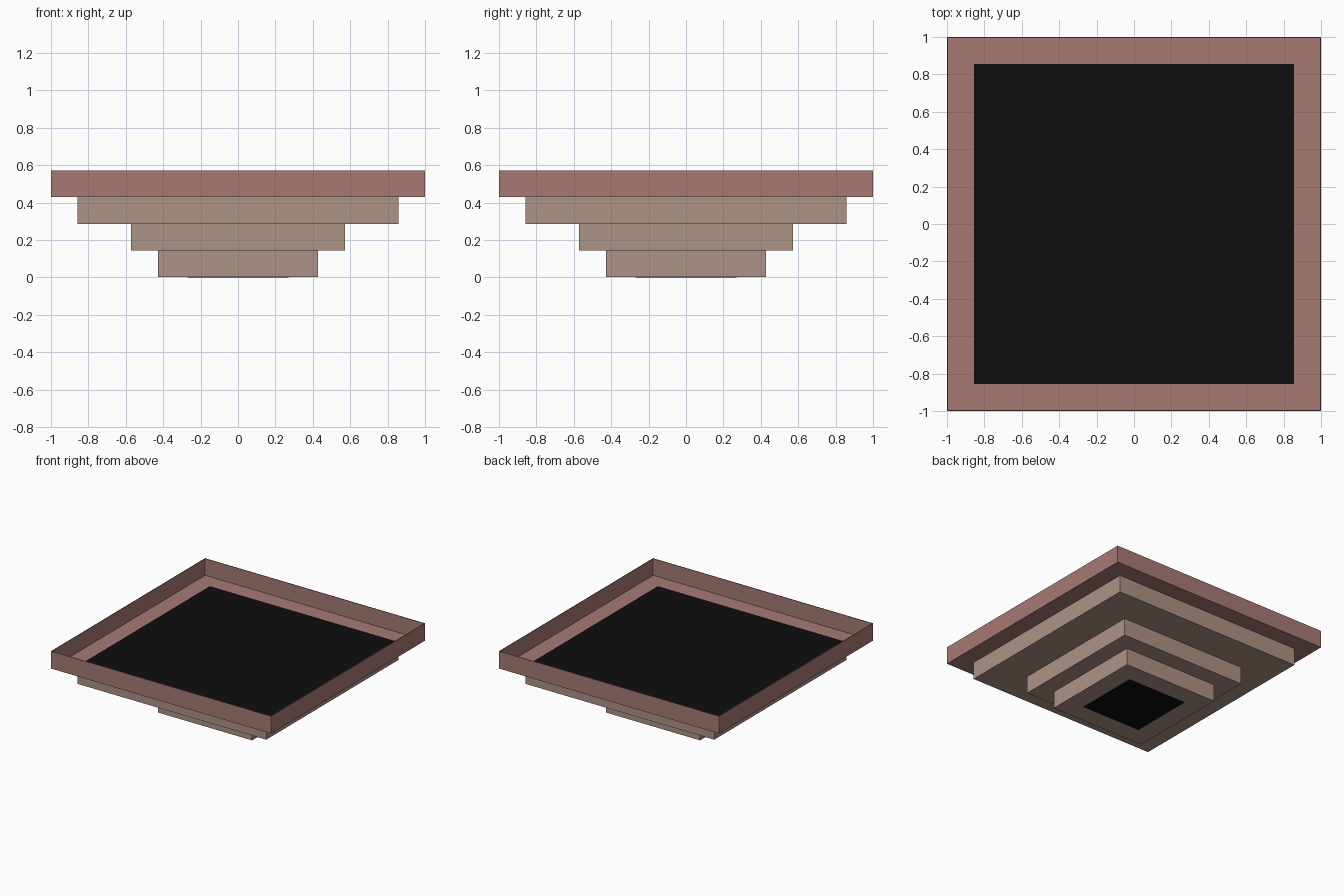
import bpy
import bmesh

cube = bpy.data.objects.get("Cube")
if cube:
    bpy.data.objects.remove(cube, do_unlink=True)

U = 1 / 7      # step module: every tier is one unit high
WALL = 0.005   # thickness of the tray sheet
PLATE = 0.002  # thickness of the dark panels


def material(name, rgb):
    mat = bpy.data.materials.new(name)
    mat.use_nodes = True
    colour = (*rgb, 1)
    mat.diffuse_color = colour
    bsdf = mat.node_tree.nodes["Principled BSDF"]
    bsdf.inputs["Base Color"].default_value = colour
    bsdf.inputs["Roughness"].default_value = 0.9
    return mat


clay = material("clay_pink", (0.386, 0.195, 0.174))
stone = material("warm_stone", (0.418, 0.292, 0.238))
black = material("near_black", (0.004, 0.004, 0.004))


def box(name, half, z0, z1, mat, open_top=False):
    """Square box centred on the z axis, optionally without its top face."""
    bm = bmesh.new()
    bmesh.ops.create_cube(bm, size=2)
    for v in bm.verts:
        v.co.x *= half
        v.co.y *= half
        v.co.z = z1 if v.co.z > 0 else z0
    if open_top:
        bm.normal_update()
        top = [f for f in bm.faces if f.normal.z > 0.5]
        bmesh.ops.delete(bm, geom=top, context="FACES_ONLY")
    mesh = bpy.data.meshes.new(name)
    bm.to_mesh(mesh)
    bm.free()
    mesh.materials.append(mat)
    obj = bpy.data.objects.new(name, mesh)
    bpy.context.collection.objects.link(obj)
    return obj


# Stepped base, widening upwards; each tier is closed off by the one above
tiers = [("lower_tier", 3 * U), ("middle_tier", 4 * U), ("upper_tier", 6 * U)]
for i, (name, half) in enumerate(tiers):
    box(name, half, max(i * U, PLATE), (i + 1) * U, stone, open_top=True)

# Shallow open tray with thin walls
tray = box("tray", 1, 3 * U, 4 * U, clay, open_top=True)
shell = tray.modifiers.new("wall_thickness", "SOLIDIFY")
shell.thickness = WALL
shell.offset = -1
shell.use_even_offset = True

# Dark panels on the tray floor and under the base
floor_z = 3 * U + WALL
box("tray_panel", 0.855, floor_z, floor_z + PLATE, black)
box("base_panel", 0.27, 0, PLATE, black)
